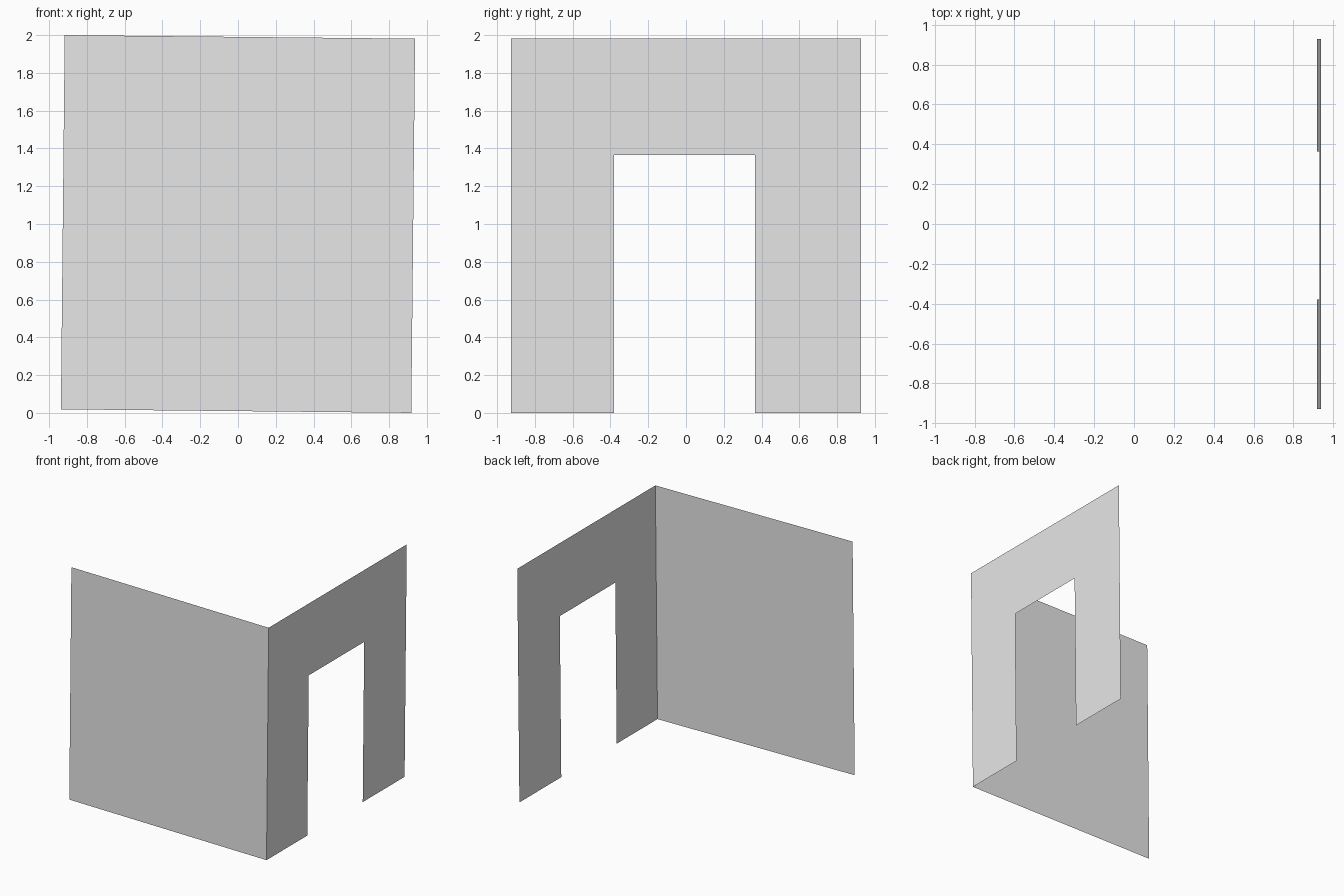
import bpy
import bmesh
from mathutils import Matrix

default = bpy.data.objects.get("Cube")
if default:
    bpy.data.objects.remove(default, do_unlink=True)

# Plain grey plaster
GREY = (0.8, 0.8, 0.8, 1.0)
plaster = bpy.data.materials.new("grey plaster")
plaster.use_nodes = True
plaster.diffuse_color = GREY
plaster.node_tree.nodes["Principled BSDF"].inputs["Base Color"].default_value = GREY

HALF_W, HALF_H = 0.9275, 0.9905
DOOR_BACK, DOOR_FRONT, DOOR_TOP = 0.365, -0.38, 0.375
# The whole corner leans very slightly sideways
LEAN = Matrix.Translation((0, 0, 1)) @ Matrix.Rotation(0.0101, 4, "Y")


def sheet(name, outline):
    """Thin flat wall from an outline, leaned into place."""
    mesh = bpy.data.meshes.new(name)
    bm = bmesh.new()
    bm.faces.new([bm.verts.new(p) for p in outline])
    bm.transform(LEAN)
    bm.normal_update()
    bm.to_mesh(mesh)
    bm.free()
    mesh.materials.append(plaster)
    obj = bpy.data.objects.new(name, mesh)
    bpy.context.collection.objects.link(obj)
    return obj


# Solid front wall
sheet("front_wall", [(x, -HALF_W, z) for x, z in (
    (-HALF_W, -HALF_H), (HALF_W, -HALF_H), (HALF_W, HALF_H), (-HALF_W, HALF_H))])

# Side wall with a doorway
sheet("doorway_wall", [(HALF_W, y, z) for y, z in (
    (-HALF_W, -HALF_H), (DOOR_FRONT, -HALF_H), (DOOR_FRONT, DOOR_TOP),
    (DOOR_BACK, DOOR_TOP), (DOOR_BACK, -HALF_H), (HALF_W, -HALF_H),
    (HALF_W, HALF_H), (-HALF_W, HALF_H))])
